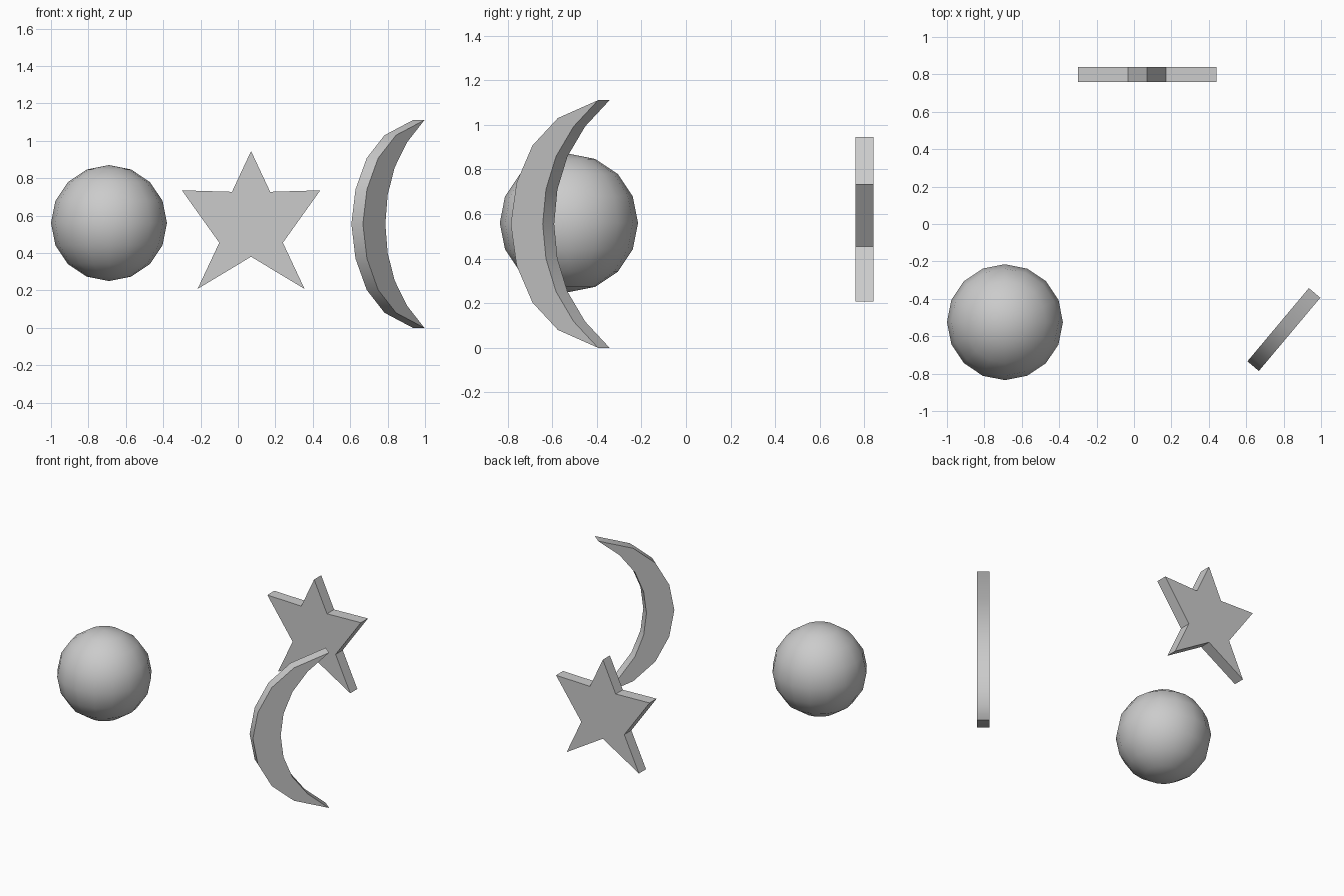
import bpy, bmesh, math

if "Cube" in bpy.data.objects:
    bpy.data.objects.remove(bpy.data.objects["Cube"])


def smooth(obj):
    bpy.ops.object.select_all(action='DESELECT')
    obj.select_set(True)
    bpy.context.view_layer.objects.active = obj
    bpy.ops.object.shade_smooth_by_angle(angle=math.radians(32))


def plate(name, outline, thickness, location, turn=0.0):
    """Extrude an upright x-z outline along y, then turn it about z."""
    bm = bmesh.new()
    face = bm.faces.new([bm.verts.new((x, -thickness / 2, z)) for x, z in outline])
    ext = bmesh.ops.extrude_face_region(bm, geom=[face])
    new = [v for v in ext["geom"] if isinstance(v, bmesh.types.BMVert)]
    bmesh.ops.translate(bm, verts=new, vec=(0, thickness, 0))
    if not any(f == face for f in bm.faces):
        bm.faces.new(list(face.verts))
    bmesh.ops.recalc_face_normals(bm, faces=bm.faces)
    mesh = bpy.data.meshes.new(name)
    bm.to_mesh(mesh)
    bm.free()
    obj = bpy.data.objects.new(name, mesh)
    bpy.context.collection.objects.link(obj)
    obj.location = location
    obj.rotation_euler.z = turn
    return obj


# Ball
bpy.ops.mesh.primitive_uv_sphere_add(segments=16, ring_count=8, radius=0.31,
                                     location=(-0.69, -0.525, 0.56))
ball = bpy.context.object
ball.name = "ball"
smooth(ball)

# Star: right half from top point to bottom notch, mirrored
half = [(0, 0.945), (0.102, 0.727), (0.37, 0.735), (0.17, 0.455),
        (0.286, 0.208), (0, 0.38)]
star = half + [(-x, z) for x, z in half[-2:0:-1]]
plate("star", star, 0.08, (0.07, 0.80, 0))

# Crescent moon: upper half of outer and inner arcs, mirrored below
tip = (0.511, 0.555)
outer = [(0.276, 0.475), (0.127, 0.352), (0.034, 0.185)]
inner = [(0.206, 0.155), (0.265, 0.303), (0.368, 0.437)]
flip = lambda pts: [(x, -z) for x, z in reversed(pts)]
moon = ([tip] + outer + [(0, 0)] + flip(outer) + flip([tip])
        + flip(inner) + [(0.187, 0)] + inner)
smooth(plate("crescent_moon", moon, 0.08, (0.637, -0.76, 0.555), math.radians(50)))
